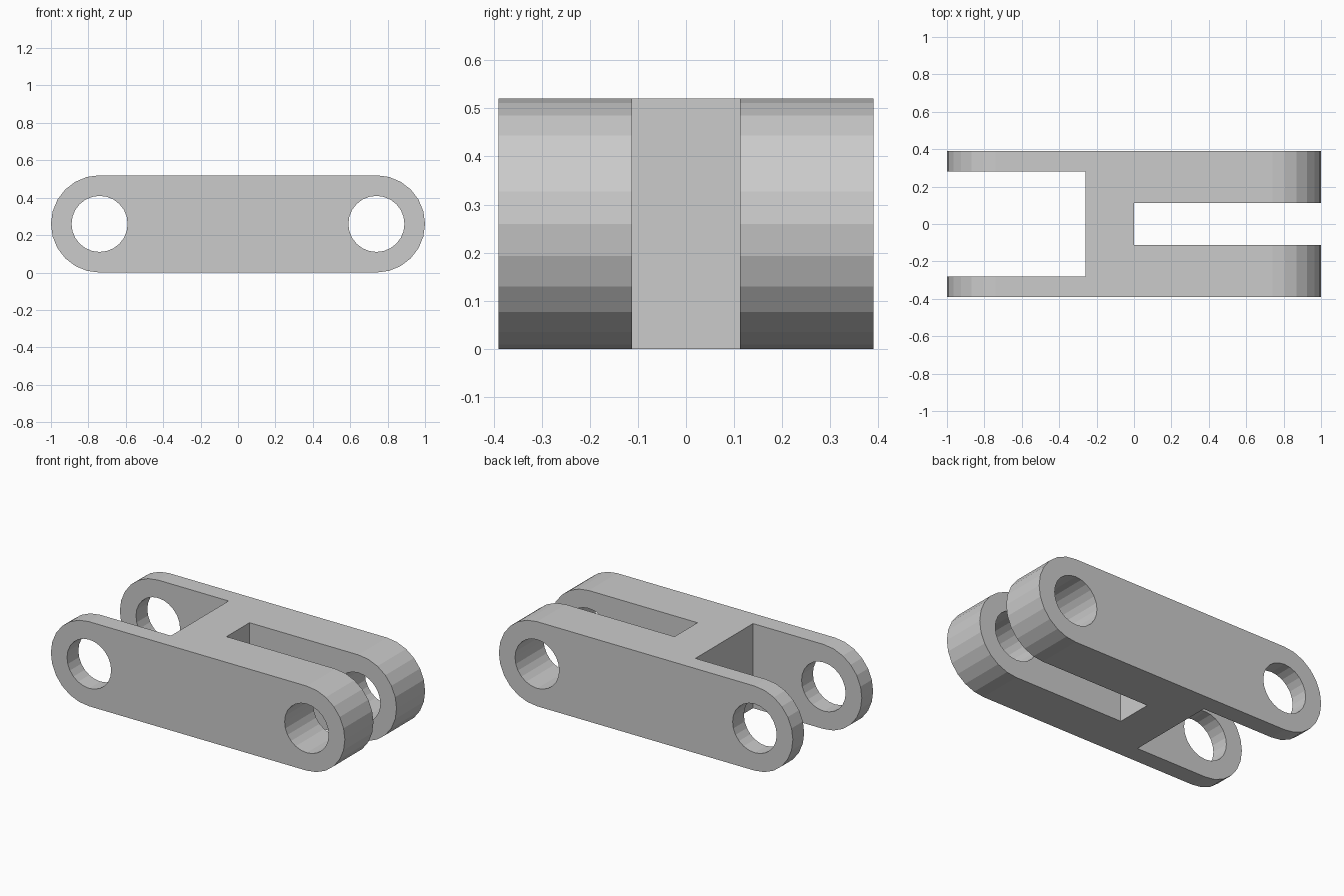
import bpy, bmesh
from math import sin, cos, pi

if "Cube" in bpy.data.objects:
    bpy.data.objects.remove(bpy.data.objects["Cube"])

R, PIN_X, HALF_W = 0.26, 0.74, 0.39
HOLE_R, SIDES = 0.15, 24


def arc(cx, radius, start, steps):
    return [(cx + radius * cos(start + 2 * pi * i / SIDES),
             R + radius * sin(start + 2 * pi * i / SIDES)) for i in range(steps)]


def prism(name, profile, half_width):
    """Extrude an x-z profile symmetrically along y."""
    bm = bmesh.new()
    face = bm.faces.new([bm.verts.new((x, -half_width, z)) for x, z in profile])
    ext = bmesh.ops.extrude_face_region(bm, geom=[face])
    verts = [g for g in ext["geom"] if isinstance(g, bmesh.types.BMVert)]
    bmesh.ops.translate(bm, verts=verts, vec=(0, 2 * half_width, 0))
    bmesh.ops.recalc_face_normals(bm, faces=bm.faces)
    mesh = bpy.data.meshes.new(name)
    bm.to_mesh(mesh)
    bm.free()
    obj = bpy.data.objects.new(name, mesh)
    bpy.context.collection.objects.link(obj)
    return obj


def slot(name, x0, x1, half_width):
    return prism(name, [(x0, -0.2), (x1, -0.2), (x1, 0.8), (x0, 0.8)], half_width)


# Link body with rounded ends
half = SIDES // 2 + 1
body = prism("link_body", arc(PIN_X, R, -pi / 2, half) + arc(-PIN_X, R, pi / 2, half), HALF_W)

# Wide outer fork slot, narrow inner fork slot, and the two pin holes
cutters = [slot("wide_slot_cutter", -1.2, -0.26, 0.28),
           slot("narrow_slot_cutter", 0.0, 1.2, 0.112)]
cutters += [prism("pin_hole_cutter", arc(s * PIN_X, HOLE_R, 0, SIDES), 0.6) for s in (-1, 1)]

bpy.context.view_layer.objects.active = body
for cutter in cutters:
    cutter.hide_render = True
    mod = body.modifiers.new("cut", "BOOLEAN")
    mod.operation, mod.solver, mod.object = "DIFFERENCE", "EXACT", cutter
    bpy.ops.object.modifier_apply(modifier=mod.name)
    bpy.data.objects.remove(cutter)
